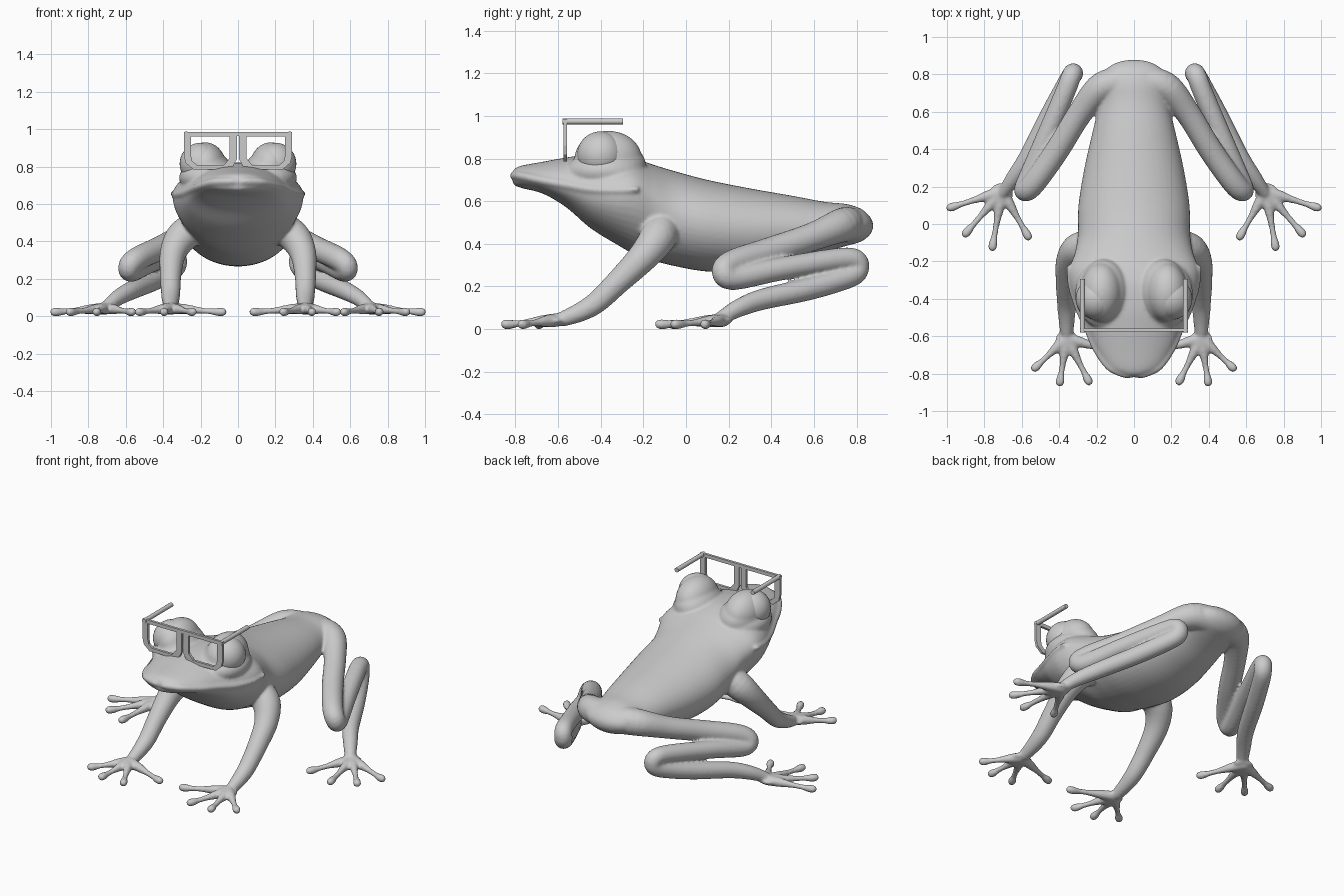
import bpy, bmesh, math
from mathutils import Vector, Matrix

if "Cube" in bpy.data.objects:
    bpy.data.objects.remove(bpy.data.objects["Cube"])

grey = bpy.data.materials.new("plain grey")
grey.use_nodes = True
COLOUR = (0.6, 0.6, 0.6, 1)
grey.diffuse_color = COLOUR
grey.node_tree.nodes["Principled BSDF"].inputs["Base Color"].default_value = COLOUR


def finish(bm, name, smooth=True):
    """Turn a bmesh into a named, coloured object."""
    bmesh.ops.recalc_face_normals(bm, faces=bm.faces)
    mesh = bpy.data.meshes.new(name)
    bm.to_mesh(mesh)
    bm.free()
    mesh.materials.append(grey)
    for p in mesh.polygons:
        p.use_smooth = smooth
    obj = bpy.data.objects.new(name, mesh)
    bpy.context.collection.objects.link(obj)
    return obj


def spline(points, steps):
    """Catmull-Rom interpolation of tuples of any length."""
    pts = [Vector(p) for p in points]
    pts = [pts[0]] + pts + [pts[-1]]
    out = []
    for a, b, c, d in zip(pts, pts[1:], pts[2:], pts[3:]):
        for i in range(steps):
            t = i / steps
            out.append(0.5 * (2 * b + (c - a) * t + (2 * a - 5 * b + 4 * c - d) * t ** 2
                              + (3 * b - a - 3 * c + d) * t ** 3))
    return out + [pts[-1]]


def ball(bm, centre, radii):
    m = Matrix.Translation(centre) @ Matrix.Diagonal((*radii, 1))
    bmesh.ops.create_uvsphere(bm, u_segments=32, v_segments=20, radius=1, matrix=m)


def pair(bm, centre, radii):
    """Mirrored pair of ellipsoids."""
    for side in (1, -1):
        ball(bm, (side * centre[0], *centre[1:]), radii)


def limb(bm, points, steps=5):
    """Rounded tube through (x, y, z, radius) points, on both sides."""
    path = spline(points, steps)
    for side in (1, -1):
        nodes = [(Vector((side * p[0], p[1], p[2])), p[3]) for p in path]
        for centre, r in nodes:
            bmesh.ops.create_icosphere(bm, subdivisions=2, radius=r,
                                       matrix=Matrix.Translation(centre))
        for (a, ra), (b, rb) in zip(nodes, nodes[1:]):
            d = b - a
            if d.length < 1e-4:
                continue
            m = Matrix.Translation((a + b) / 2) @ d.to_track_quat('Z', 'Y').to_matrix().to_4x4()
            bmesh.ops.create_cone(bm, cap_ends=True, segments=20, radius1=ra, radius2=rb,
                                  depth=d.length, matrix=m)


def digits(bm, palm, tips):
    """Webbed fan of slim digits with round pads."""
    px, py = palm
    for x, y in tips:
        at = lambda t: (px + (x - px) * t, py + (y - py) * t)
        limb(bm, [(*palm, 0.042, 0.032), (*at(0.3), 0.037, 0.028), (*at(0.58), 0.031, 0.018),
                  (*at(0.82), 0.025, 0.017), (*at(0.93), 0.023, 0.023), (*at(1.03), 0.023, 0.024)], 3)


bm = bmesh.new()

# Torso and head: (y, top, widest height, bottom, half width)
sections = [
    (-.812, .74, .71, .68, .04), (-.80, .755, .71, .672, .085), (-.765, .768, .705, .66, .145),
    (-.67, .785, .685, .635, .21), (-.56, .805, .665, .57, .257), (-.45, .82, .645, .475, .305),
    (-.33, .82, .64, .40, .345), (-.24, .80, .645, .35, .345), (-.15, .77, .60, .32, .315),
    (-.05, .74, .53, .295, .30), (.1, .70, .49, .27, .297), (.3, .66, .47, .27, .265),
    (.5, .625, .47, .31, .22), (.65, .597, .47, .36, .185), (.75, .587, .48, .39, .182),
    (.82, .565, .49, .41, .155), (.86, .53, .49, .44, .10), (.877, .50, .49, .47, .035)]
SIDES = 48
rings = []
for y, top, mid, low, wide in spline(sections, 5):
    ring = []
    for i in range(SIDES):
        a = math.tau * i / SIDES
        s = math.sin(a)
        ring.append(bm.verts.new((wide * math.cos(a), y, mid + s * (top - mid if s > 0 else mid - low))))
    rings.append(ring)
for a, b in zip(rings, rings[1:]):
    for i in range(SIDES):
        j = (i + 1) % SIDES
        bm.faces.new((a[i], a[j], b[j], b[i]))
bm.faces.new(rings[0])
bm.faces.new(rings[-1])

# Upper lip following the jaw line, fading out at the jaw corner
limb(bm, [(0, -.80, .718, .018)]
     + [(w - .006, y + .006, m + .01, .02 if y < -.4 else .016) for y, t, m, b, w in sections if y < -.3]
     + [(.347, -.23, .655, .014)])

# Brow bulges around the eyes, spreading into the skull
pair(bm, (.175, -.365, .80), (.112, .158, .13))
pair(bm, (.15, -.375, .74), (.165, .19, .095))
pair(bm, (.16, -.36, .77), (.13, .172, .115))

# Folded hind legs: thigh, shank and long ankle
limb(bm, [(.08, .76, .49, .085), (.18, .725, .485, .08), (.29, .59, .432, .067),
          (.41, .395, .367, .065), (.53, .225, .312, .063), (.58, .178, .272, .059),
          (.57, .225, .24, .057), (.48, .44, .282, .055), (.37, .70, .325, .054),
          (.335, .79, .325, .053), (.325, .805, .285, .054), (.35, .765, .247, .054),
          (.45, .58, .19, .054), (.565, .36, .14, .05), (.64, .25, .1, .043),
          (.70, .165, .052, .033)])
pair(bm, (.71, .165, .042), (.065, .055, .022))
digits(bm, (.705, .175), [(.975, .09), (.895, -.045), (.755, -.115), (.57, -.06)])

# Front legs
limb(bm, [(.22, -.115, .48, .088), (.30, -.135, .425, .086), (.348, -.205, .335, .071),
          (.36, -.32, .22, .058), (.36, -.42, .125, .052), (.36, -.50, .078, .045),
          (.36, -.58, .047, .036)])
pair(bm, (.36, -.625, .04), (.062, .06, .023))
digits(bm, (.36, -.61), [(.525, -.765), (.395, -.84), (.245, -.835), (.09, -.69)])

body = finish(bm, "frog_body")
remesh = body.modifiers.new("Blend parts", 'REMESH')
remesh.mode = 'VOXEL'
remesh.voxel_size = 0.008
remesh.use_smooth_shade = True
relax = body.modifiers.new("Relax", 'SMOOTH')
relax.factor = 0.5
relax.iterations = 10

# Eyeballs
for side, name in ((1, "left_eye"), (-1, "right_eye")):
    bm = bmesh.new()
    ball(bm, (side * .2, -.40, .815), (.112, .112, .112))
    finish(bm, name)

# Glasses: lens rims
outer = [(.29, .985), (.29, .86), (.28, .82), (.24, .785), (.035, .785), (.006, .84), (.006, .985)]
inner = [(.252, .962), (.252, .86), (.245, .83), (.22, .808), (.075, .808), (.045, .845), (.045, .962)]
for side, name in ((1, "left_rim"), (-1, "right_rim")):
    bm = bmesh.new()
    o, n = ([bm.verts.new((side * x, -.575, z)) for x, z in loop] for loop in (outer, inner))
    for i in range(len(o)):
        j = (i + 1) % len(o)
        bm.faces.new((o[i], o[j], n[j], n[i]))
    extruded = bmesh.ops.extrude_face_region(bm, geom=bm.faces[:])
    verts = [v for v in extruded["geom"] if isinstance(v, bmesh.types.BMVert)]
    bmesh.ops.translate(bm, verts=verts, vec=(0, .016, 0))
    finish(bm, name, False)

# Glasses: bridge and temple rods
bm = bmesh.new()
bmesh.ops.create_cube(bm, size=1, matrix=Matrix.Translation((0, -.567, .974))
                      @ Matrix.Diagonal((.04, .016, .022, 1)))
finish(bm, "bridge", False)
for side, name in ((1, "left_temple"), (-1, "right_temple")):
    bm = bmesh.new()
    bmesh.ops.create_cone(bm, cap_ends=True, segments=16, radius1=.014, radius2=.014, depth=.285,
                          matrix=Matrix.Translation((side * .276, -.4375, .974))
                          @ Matrix.Rotation(math.pi / 2, 4, 'X'))
    rod = finish(bm, name)
    bpy.ops.object.select_all(action='DESELECT')
    rod.select_set(True)
    bpy.context.view_layer.objects.active = rod
    bpy.ops.object.shade_smooth_by_angle()
